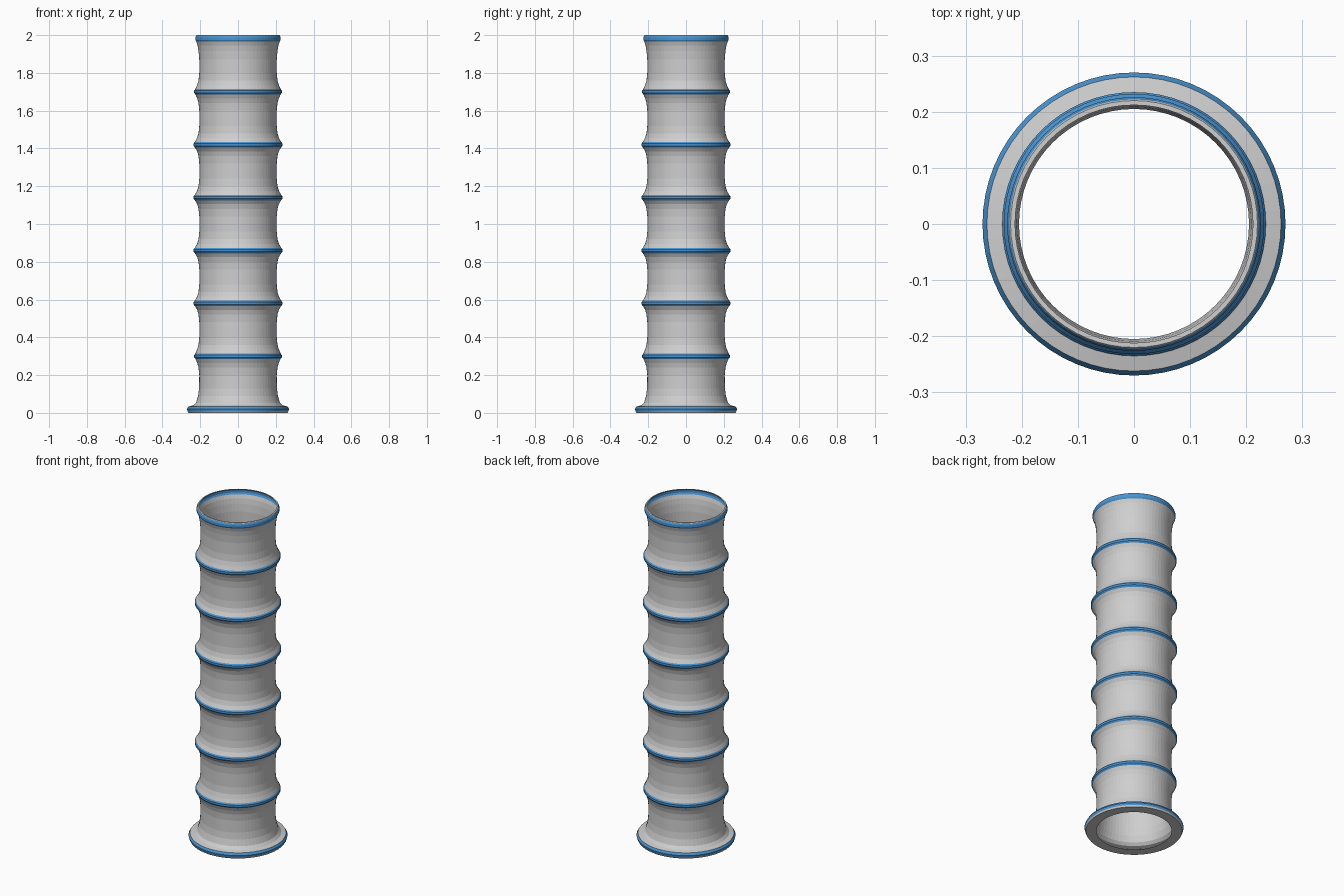
import bpy, bmesh, math

if "Cube" in bpy.data.objects:
    bpy.data.objects.remove(bpy.data.objects["Cube"])

SIDES = 64


def material(name, rgb):
    m = bpy.data.materials.new(name)
    m.diffuse_color = (*rgb, 1)
    m.use_nodes = True
    m.node_tree.nodes["Principled BSDF"].inputs["Base Color"].default_value = m.diffuse_color
    return m


grey = material("light grey", (0.62, 0.62, 0.62))
blue = material("blue", (0.07, 0.30, 0.64))

# Profile points: (radius, z, colour of the band that starts at this point)
G, B = 0, 1
prof = [(0.205, 0.0, G), (0.262, 0.0, G), (0.267, 0.009, B), (0.270, 0.021, B),
        (0.262, 0.034, G), (0.236, 0.040, G), (0.222, 0.055, G), (0.211, 0.09, G),
        (0.206, 0.13, G)]

# Repeating flared joints with a rounded blue band
for i in range(1, 7):
    z = 0.02 + 0.28 * i
    r = 0.232 if i in (1, 6) else 0.235
    prof += [(0.205, z - 0.10, G), (0.209, z - 0.06, G), (0.216, z - 0.035, G),
             (r - 0.007, z - 0.015, B), (r, z - 0.006, B), (r, z + 0.006, B),
             (r - 0.006, z + 0.014, G), (0.217, z + 0.035, G),
             (0.209, z + 0.06, G), (0.205, z + 0.10, G)]

# Top joint with a narrow inward lip
prof += [(0.205, 1.87, G), (0.209, 1.915, G), (0.214, 1.945, G), (0.221, 1.966, B),
         (0.226, 1.975, B), (0.226, 1.988, B), (0.222, 1.997, G), (0.220, 2.0, G),
         (0.212, 2.0, G)]

# Open thin-walled tube made by spinning the profile
bm = bmesh.new()
rings = [[bm.verts.new((r * math.cos(2 * math.pi * k / SIDES),
                        r * math.sin(2 * math.pi * k / SIDES), z))
          for k in range(SIDES)] for r, z, _ in prof]
for j in range(len(rings) - 1):
    lo, hi = rings[j], rings[j + 1]
    for k in range(SIDES):
        n = (k + 1) % SIDES
        f = bm.faces.new((lo[k], lo[n], hi[n], hi[k]))
        f.material_index = prof[j][2]
me = bpy.data.meshes.new("ringed_tube")
bm.to_mesh(me)
bm.free()
me.materials.append(grey)
me.materials.append(blue)
ob = bpy.data.objects.new("ringed_tube", me)
bpy.context.collection.objects.link(ob)
